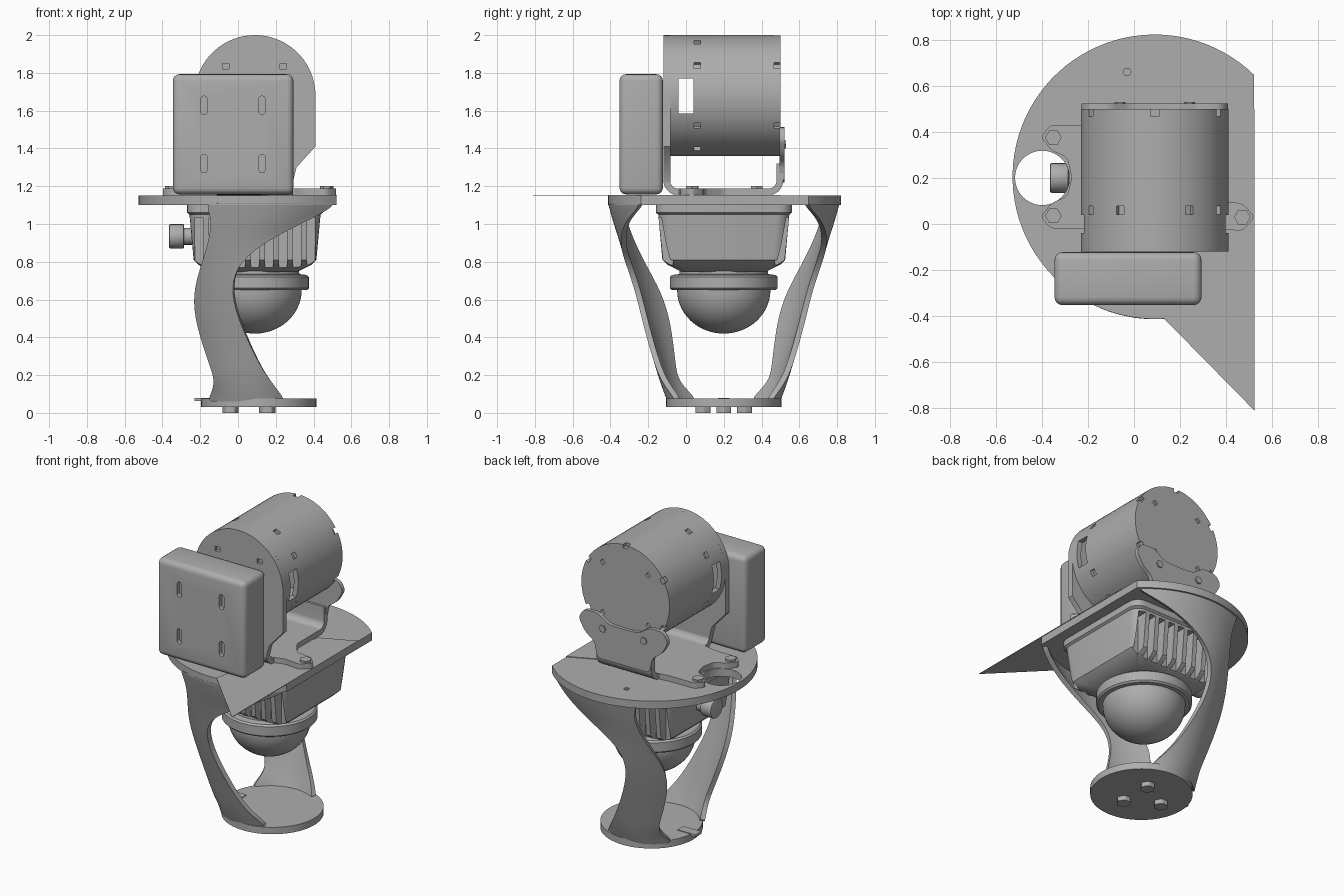
import bpy, bmesh, math
from mathutils import Vector, Matrix

if "Cube" in bpy.data.objects:
    bpy.data.objects.remove(bpy.data.objects["Cube"], do_unlink=True)

GREY = (0.42, 0.42, 0.42, 1)
mat = bpy.data.materials.new("plain grey")
mat.use_nodes = True
mat.diffuse_color = GREY
mat.node_tree.nodes["Principled BSDF"].inputs["Base Color"].default_value = GREY

CX, CY = 0.09, 0.2          # axis of the stand
DRUM_Z, DRUM_R = 1.68, 0.32


def make(name, bm):
    bmesh.ops.recalc_face_normals(bm, faces=bm.faces)
    me = bpy.data.meshes.new(name)
    bm.to_mesh(me)
    bm.free()
    me.materials.append(mat)
    ob = bpy.data.objects.new(name, me)
    bpy.context.scene.collection.objects.link(ob)
    return ob


def activate(ob):
    bpy.ops.object.select_all(action='DESELECT')
    ob.select_set(True)
    bpy.context.view_layer.objects.active = ob


def modify(ob, kind, **settings):
    m = ob.modifiers.new(kind.title(), kind)
    for key, value in settings.items():
        setattr(m, key, value)
    activate(ob)
    bpy.ops.object.modifier_apply(modifier=m.name)


def smooth(ob):
    activate(ob)
    bpy.ops.object.shade_smooth_by_angle(angle=math.radians(32))
    return ob


def cut(ob, cutter):
    modify(ob, 'BOOLEAN', operation='DIFFERENCE', solver='EXACT', object=cutter)
    bpy.data.objects.remove(cutter, do_unlink=True)


def add_box(bm, lo, hi, turn=None):
    lo, hi = Vector(lo), Vector(hi)
    m = Matrix.Translation((lo + hi) / 2) @ Matrix.Diagonal((*(hi - lo), 1))
    bmesh.ops.create_cube(bm, size=1, matrix=turn @ m if turn else m)


def prism(name, outline, a, b, axis='z', rounding=0):
    """Extrude a flat outline along z (points are x, y) or y (points are x, z)."""
    bm = bmesh.new()
    place = (lambda p, h: (p[0], p[1], h)) if axis == 'z' else (lambda p, h: (p[0], h, p[1]))
    face = bm.faces.new([bm.verts.new(place(p, a)) for p in outline])
    ext = bmesh.ops.extrude_face_region(bm, geom=[face])["geom"]
    shift = Vector(place((0, 0), b - a))
    bmesh.ops.translate(bm, vec=shift, verts=[v for v in ext if isinstance(v, bmesh.types.BMVert)])
    if rounding:
        along = [e for e in bm.edges if abs((e.verts[0].co - e.verts[1].co).normalized().dot(shift.normalized())) > 0.99]
        bmesh.ops.bevel(bm, geom=along, offset=rounding, segments=4, affect='EDGES', profile=0.5)
    return make(name, bm)


def arc(cx, cy, r, start=0, end=360, n=48):
    full = abs(end - start) == 360
    angles = [math.radians(start + (end - start) * i / (n if full else n - 1)) for i in range(n)]
    return [(cx + r * math.cos(t), cy + r * math.sin(t)) for t in angles]


def lathe(name, profile, n=64):
    bm = bmesh.new()
    verts = [bm.verts.new((r, 0, z)) for r, z in profile]
    edges = [bm.edges.new(pair) for pair in zip(verts, verts[1:])]
    bmesh.ops.spin(bm, geom=verts + edges, axis=(0, 0, 1), cent=(0, 0, 0), angle=math.tau, steps=n)
    bmesh.ops.remove_doubles(bm, verts=bm.verts, dist=1e-4)
    bmesh.ops.translate(bm, vec=(CX, CY, 0), verts=bm.verts)
    return smooth(make(name, bm))


# Foot disc with three pads and an edge tab
smooth(prism("foot_disc", arc(0.11, CY, 0.305, n=64), 0.03, 0.075))
for i, (x, y) in enumerate([(0.155, 0.09), (0.155, 0.31), (-0.04, 0.2)]):
    smooth(prism(f"foot_pad_{i}", arc(x, y, 0.045, n=6), 0, 0.04, rounding=0.008))
prism("foot_tab", [(-0.23, 0.17), (-0.1, 0.17), (-0.1, 0.23), (-0.23, 0.23)], 0.064, 0.08)

# Curved legs: bands lying on a cone, (height, left edge, right edge)
rows = [(1.11, -0.17, 0.52), (1.07, -0.155, 0.47), (1.0, -0.14, 0.33), (0.89, -0.16, 0.115),
        (0.77, -0.2, -0.015), (0.63, -0.24, -0.037), (0.47, -0.225, 0.01),
        (0.25, -0.15, 0.115), (0.15, -0.115, 0.185), (0.06, -0.17, 0.26)]
for name, side in (("front_leg", -1), ("back_leg", 1)):
    bm = bmesh.new()
    grid = []
    for z, left, right in rows:
        radius = 0.3 + 0.315 * ((z - 0.06) / 1.05) ** 0.9
        line = []
        for k in range(9):
            x = left + (right - left) * k / 8
            y = CY + side * math.sqrt(max(radius ** 2 - (x - CX) ** 2, 0.01))
            line.append(bm.verts.new((x, y, z)))
        grid.append(line)
    for a, b in zip(grid, grid[1:]):
        for k in range(8):
            quad = [a[k], a[k + 1], b[k + 1], b[k]]
            bm.faces.new(quad)
    leg = make(name, bm)
    modify(leg, 'SUBSURF', levels=2)
    outward = leg.data.polygons[0].normal.y * side > 0
    modify(leg, 'SOLIDIFY', thickness=0.03, offset=-1 if outward else 1)
    smooth(leg)

# Round deck, straight on one side, with a cable hole
deck = prism("deck", arc(CX, 0.205, 0.617, 45.8, 314.2, 72), 1.1, 1.15)
cut(deck, prism("hole_cutter", arc(-0.398, CY, 0.118), 1, 1.3))
cut(deck, prism("pin_cutter", arc(-0.03, 0.66, 0.018, n=6), 1.12, 1.3))
smooth(deck)
prism("deck_pointed_sheet", [(0.13, -0.41), (0.523, -0.81), (0.523, 0.5), (0.3, 0.4)], 1.15, 1.154)

# Sensor housing: stacked rounded squares with cooling slots
bm = bmesh.new()
rings = []
for z, half in [(1.1, 0.36), (1.06, 0.36), (1.05, 0.347), (0.81, 0.325), (0.785, 0.3), (0.745, 0.22)]:
    ring = []
    for qx, qy, start in [(1, 1, 0), (-1, 1, 90), (-1, -1, 180), (1, -1, 270)]:
        c = half - 0.07
        ring += [bm.verts.new((x, y, z)) for x, y in arc(CX + qx * c, CY + qy * c, 0.07, start, start + 90, 6)]
    rings.append(ring)
for a, b in zip(rings, rings[1:]):
    for k in range(len(a)):
        j = (k + 1) % len(a)
        bm.faces.new([a[k], a[j], b[j], b[k]])
bm.faces.new(rings[0])
bm.faces.new(rings[-1])
housing = make("sensor_housing", bm)
bm = bmesh.new()
for k in range(9):
    x = CX + (k - 4) * 0.074
    for face in (-0.33, 0.33):
        add_box(bm, (x - 0.022, CY + face - 0.06, 0.7), (x + 0.022, CY + face + 0.06, 1.035))
cut(housing, make("slot_cutter", bm))
smooth(housing)

# Collar, dome and side connector
lathe("dome_collar", [(0, 0.78), (0.23, 0.78), (0.235, 0.735), (0.275, 0.73), (0.285, 0.72),
                      (0.285, 0.66), (0.275, 0.65), (0, 0.65)])
lathe("dome", [(0, 0.66)] + [(0.247 * math.cos(t), 0.65 - 0.23 * math.sin(t))
                             for t in [i * math.pi / 28 for i in range(15)]])
for name, r, x0, x1 in [("connector_stem", 0.045, -0.3, -0.2), ("connector_knob", 0.065, -0.365, -0.285)]:
    bm = bmesh.new()
    bmesh.ops.create_cone(bm, cap_ends=True, segments=20, radius1=r, radius2=r, depth=x1 - x0,
                          matrix=Matrix.Translation(((x0 + x1) / 2, CY, 0.935)) @ Matrix.Rotation(math.pi / 2, 4, 'Y'))
    knob = make(name, bm)
    modify(knob, 'BEVEL', width=0.008, segments=2)
    smooth(knob)

# Bracket base with three lugs and bolts
half_left = [(-0.2, 0.43), (-0.36, 0.43), (-0.405, 0.38), (-0.36, 0.32), (-0.29, 0.29), (-0.27, 0.2)]
left_side = half_left + [(x, 0.41 - y) for x, y in reversed(half_left[:-1])]
smooth(prism("bracket_base", left_side + [(-0.11, -0.04), (0.29, -0.04), (0.35, -0.02), (0.47, -0.03), (0.525, 0.03),
             (0.47, 0.09), (0.36, 0.1), (0.29, 0.2), (0.29, 0.44), (-0.11, 0.44)], 1.152, 1.188, rounding=0.018))
for i, (x, y) in enumerate([(-0.35, 0.375), (-0.35, 0.035), (0.47, 0.03)]):
    prism(f"bracket_bolt_{i}", arc(x, y, 0.036, n=6), 1.18, 1.2)

# Bent strip joining the base to the upright plates
profile = [(-0.12, 1.32)] + arc(-0.04, 1.232, 0.08, 180, 270, 8) + arc(0.435, 1.232, 0.08, 270, 360, 8) + [(0.515, 1.32)]
inner = [(-0.085, 1.32)] + arc(-0.04, 1.232, 0.045, 180, 270, 8) + arc(0.435, 1.232, 0.045, 270, 360, 8) + [(0.48, 1.32)]
strip = prism("bracket_bend", profile + inner[::-1], -0.11, 0.29)
strip.data.transform(Matrix(((0, 0, 1, 0), (1, 0, 0, 0), (0, 1, 0, 0), (0, 0, 0, 1))))
smooth(strip)

# Upright plates: round-topped front plate and two-lobed rear plate
front = prism("front_plate", arc(CX, DRUM_Z, DRUM_R, 0, 180, 40) +
              [(-0.23, 1.41), (-0.13, 1.3), (-0.11, 1.22), (0.29, 1.22), (0.31, 1.3), (0.41, 1.41)], -0.12, -0.083, 'y')
bm = bmesh.new()
for x in (-0.065, 0.24):
    add_box(bm, (x - 0.017, -0.2, 1.82), (x + 0.017, -0.1, 1.85))
cut(front, make("pin_cutter", bm))
smooth(front)
lobe = [(0.09, 1.455), (0.2, 1.46), (0.28, 1.515), (0.38, 1.51), (0.415, 1.45), (0.37, 1.37), (0.3, 1.32), (0.28, 1.22)]
rear = prism("rear_plate", lobe + [(2 * CX - x, z) for x, z in lobe[:0:-1]], 0.495, 0.522, 'y', rounding=0.025)
smooth(rear)
for i, x in enumerate((-0.06, 0.24)):
    prism(f"rear_bolt_{i}", arc(x, 1.42, 0.024, n=6), 0.515, 0.53, 'y')

# Hollow drum with side windows and small rim notches
drum = prism("drum", arc(CX, DRUM_Z, DRUM_R, n=72), -0.085, 0.5, 'y')
cut(drum, prism("cavity_cutter", arc(CX, DRUM_Z, 0.288), -0.06, 0.465, 'y'))
bm = bmesh.new()
add_box(bm, (-0.5, -0.04, 1.585), (0.7, 0.04, 1.77))
for y, angles in [(0.06, (30, 62, 118, 150, 210, 242, 298, 330)), (0.485, (30, 90, 150, 210, 270, 330))]:
    for deg in angles:
        turn = Matrix.Translation((CX, 0, DRUM_Z)) @ Matrix.Rotation(-math.radians(deg), 4, 'Y')
        add_box(bm, (0.298, y - 0.018, -0.018), (0.34, y + 0.018, 0.018), turn)
for deg in range(45, 360, 90):
    turn = Matrix.Translation((CX, 0, DRUM_Z)) @ Matrix.Rotation(-math.radians(deg), 4, 'Y')
    add_box(bm, (0.22, 0.485, -0.014), (0.248, 0.55, 0.014), turn)
cut(drum, make("drum_cutter", bm))
smooth(drum)

# Rounded electronics box with four slots
bm = bmesh.new()
add_box(bm, (-0.345, -0.352, 1.157), (0.293, -0.122, 1.793))
box = make("electronics_box", bm)
modify(box, 'BEVEL', width=0.035, segments=4)
for x in (-0.18, 0.127):
    for z in (1.32, 1.628):
        outline = arc(x, z + 0.032, 0.017, 0, 180, 8) + arc(x, z - 0.032, 0.017, 180, 360, 8)
        cut(box, prism("slot_cutter", outline, -0.4, -0.325, 'y'))
smooth(box)
